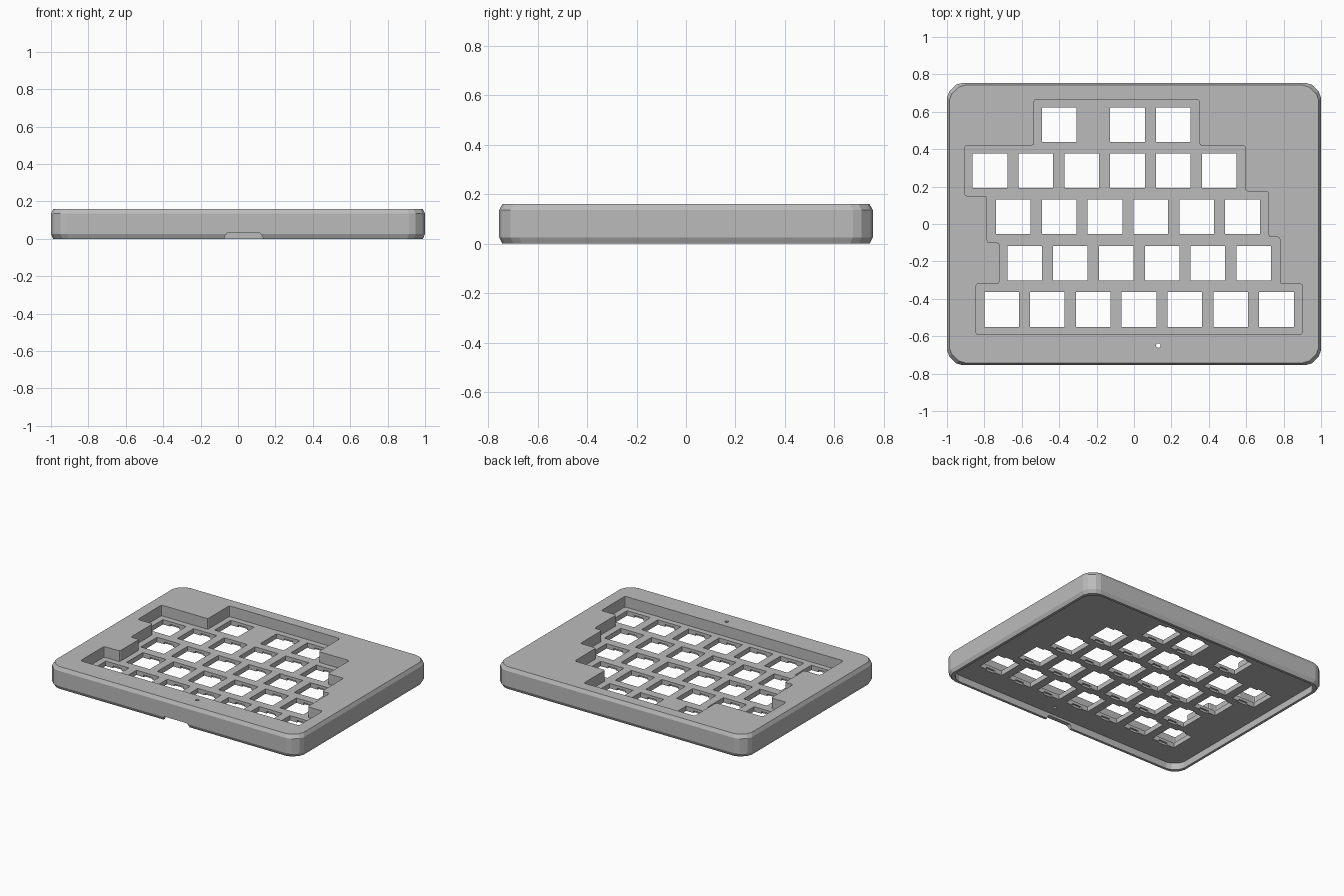
import bpy
import bmesh
import math

cube = bpy.data.objects.get("Cube")
if cube:
    bpy.data.objects.remove(cube, do_unlink=True)

grey = bpy.data.materials.new("matte grey")
grey.use_nodes = True
tone = (0.5, 0.5, 0.5, 1)
grey.diffuse_color = tone
grey.node_tree.nodes["Principled BSDF"].inputs["Base Color"].default_value = tone


def add_object(name, bm):
    bmesh.ops.recalc_face_normals(bm, faces=bm.faces)
    mesh = bpy.data.meshes.new(name)
    bm.to_mesh(mesh)
    bm.free()
    mesh.materials.append(grey)
    obj = bpy.data.objects.new(name, mesh)
    bpy.context.collection.objects.link(obj)
    return obj


def loft(bm, rings):
    """Skin a stack of matching outlines and cap both ends."""
    rows = [[bm.verts.new(p) for p in ring] for ring in rings]
    n = len(rows[0])
    for low, high in zip(rows, rows[1:]):
        for i in range(n):
            j = (i + 1) % n
            bm.faces.new((low[i], low[j], high[j], high[i]))
    bm.faces.new(rows[0][::-1])
    bm.faces.new(rows[-1])


def prism(bm, outline, z0, z1):
    loft(bm, [[(x, y, z) for x, y in outline] for z in (z0, z1)])


def rect(cx, cy, w, d):
    return [(cx - w / 2, cy - d / 2), (cx + w / 2, cy - d / 2),
            (cx + w / 2, cy + d / 2), (cx - w / 2, cy + d / 2)]


def case_ring(z, inset):
    """Rectangle with softly clipped corners."""
    corner = [(0, -0.08), (-0.013, -0.045), (-0.05, -0.01), (-0.085, 0)]
    hx, hy = 1 - inset, 0.755 - inset
    first = [(hx + a, hy + b) for a, b in corner]
    left = [(-x, y) for x, y in first[::-1]]
    return [(x, y, z) for x, y in first + left] + \
           [(-x, -y, z) for x, y in first + left]


def cut(target, name, bm):
    """Subtract a shape, then discard the cutter."""
    cutter = add_object(name, bm)
    cutter.hide_render = True
    mod = target.modifiers.new(name, 'BOOLEAN')
    mod.operation = 'DIFFERENCE'
    mod.solver = 'EXACT'
    mod.object = cutter
    deps = bpy.context.evaluated_depsgraph_get()
    mesh = bpy.data.meshes.new_from_object(target.evaluated_get(deps))
    target.modifiers.clear()
    target.data = mesh
    bpy.data.objects.remove(cutter, do_unlink=True)


HEIGHT, PLATE_TOP, PLATE_BOTTOM = 0.16, 0.083, 0.048
PITCH, HOLE = 0.245, 0.185

# Case shell with chamfered top and bottom edges
bm = bmesh.new()
loft(bm, [case_ring(0, 0.012), case_ring(0.025, 0),
          case_ring(0.135, 0), case_ring(HEIGHT, 0.013)])
case = add_object("keyboard_case", bm)

# Hollow underside
bm = bmesh.new()
loft(bm, [case_ring(-0.1, 0.03), case_ring(PLATE_BOTTOM, 0.03)])
cut(case, "underside_cavity", bm)

# Stepped key well with slightly rounded corners
right_side = [(0.9, -0.59), (0.9, -0.32), (0.78, -0.32), (0.78, -0.07),
              (0.72, -0.07), (0.72, 0.175), (0.595, 0.175), (0.595, 0.42),
              (0.35, 0.42), (0.35, 0.665)]
left_side = [(-0.535, 0.665), (-0.535, 0.42), (-0.905, 0.42), (-0.905, 0.15),
             (-0.785, 0.15), (-0.785, -0.1), (-0.72, -0.1), (-0.72, -0.32),
             (-0.845, -0.32), (-0.845, -0.59)]
bm = bmesh.new()
prism(bm, right_side + left_side, PLATE_TOP, HEIGHT + 0.1)
upright = [e for e in bm.edges
           if abs(e.verts[0].co.z - e.verts[1].co.z) > 0.01]
bmesh.ops.bevel(bm, geom=upright, offset=0.012, segments=2,
                profile=0.5, affect='EDGES')
cut(case, "key_well", bm)

# Switch openings: row height, then key centres
rows = [(0.53, [-0.4, -0.035, 0.21])]
for y, start, count in [(0.284, -0.77, 6), (0.038, -0.645, 6),
                        (-0.21, -0.585, 6), (-0.457, -0.708, 7)]:
    rows.append((y, [start + PITCH * i for i in range(count)]))
holes, clips = bmesh.new(), bmesh.new()
for y, centres in rows:
    for x in centres:
        prism(holes, rect(x, y, HOLE, HOLE), 0, 0.12)
        prism(clips, rect(x, y, 0.07, HOLE + 0.025), 0, PLATE_TOP - 0.02)
cut(case, "switch_holes", holes)
cut(case, "clip_slots", clips)

# Finger notch in the lower front edge
bm = bmesh.new()
loft(bm, [[(0.03 - w, y, z) for y in (-0.8, -0.7)] +
          [(0.03 + w, y, z) for y in (-0.7, -0.8)]
          for w, z in ((0.11, -0.02), (0.1, 0.015), (0.088, 0.03))])
cut(case, "front_notch", bm)

# Pin hole near the front
bm = bmesh.new()
ring = [math.tau * i / 16 for i in range(16)]
prism(bm, [(0.13 + 0.012 * math.cos(a), -0.65 + 0.012 * math.sin(a))
           for a in ring], 0, 0.3)
cut(case, "pin_hole", bm)
